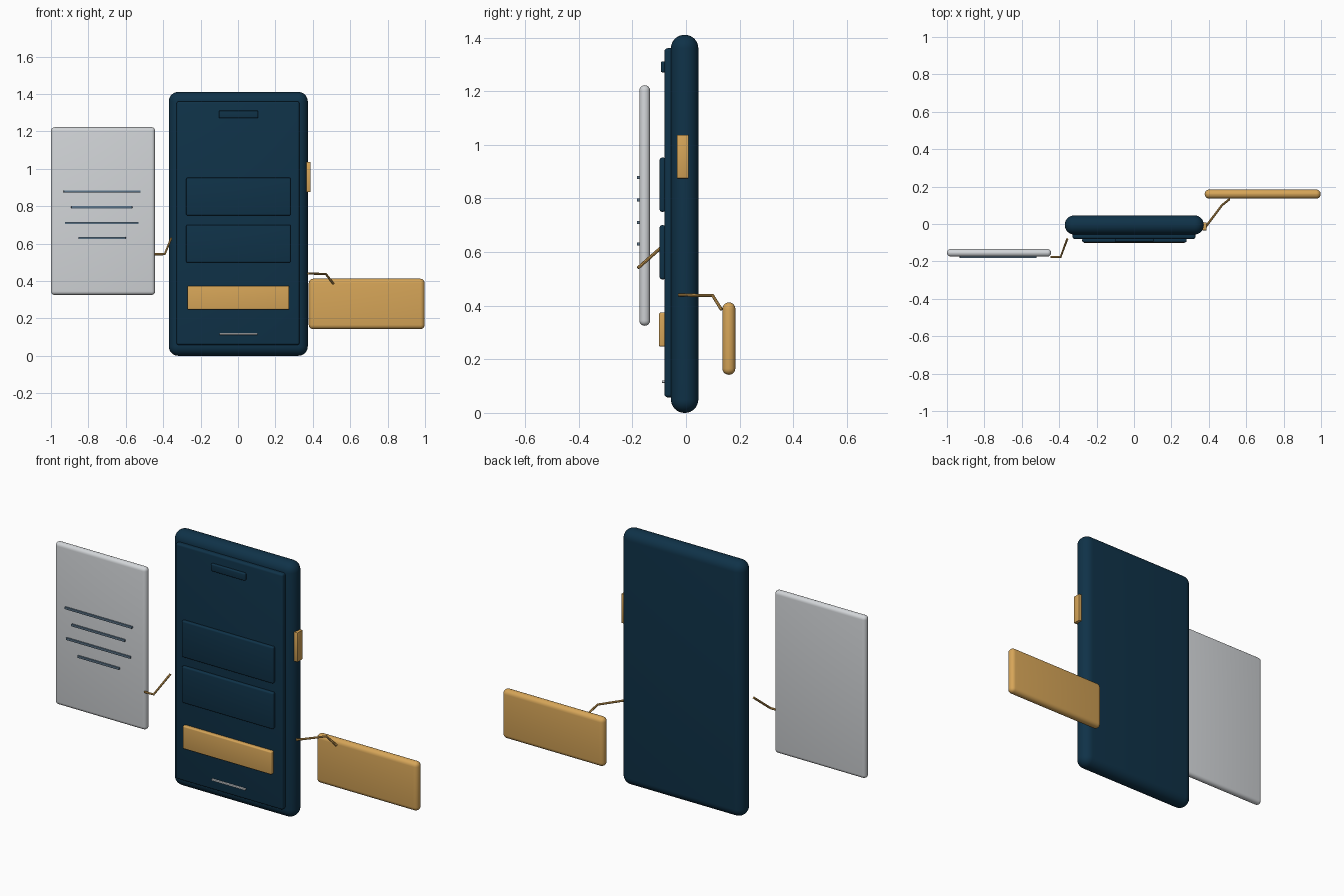
import bpy
import math

if "Cube" in bpy.data.objects:
    bpy.data.objects.remove(bpy.data.objects["Cube"])


def srgb(r, g, b):
    def lin(c):
        c /= 255
        return c / 12.92 if c <= 0.04045 else ((c + 0.055) / 1.055) ** 2.4
    return (lin(r), lin(g), lin(b), 1)


def material(name, rgb):
    m = bpy.data.materials.new(name)
    m.diffuse_color = srgb(*rgb)
    m.use_nodes = True
    m.node_tree.nodes["Principled BSDF"].inputs["Base Color"].default_value = m.diffuse_color
    return m


NAVY = material("navy", (15, 50, 72))
GOLD = material("gold", (214, 165, 88))
PAPER = material("pale grey", (210, 213, 216))
SLATE = material("slate blue", (92, 116, 136))


def smooth(ob):
    bpy.ops.object.select_all(action='DESELECT')
    ob.select_set(True)
    bpy.context.view_layer.objects.active = ob
    bpy.ops.object.shade_smooth_by_angle(angle=math.radians(35))


def slab(name, x, y, z, mat, radius, segments=4):
    """Box between the given (min, max) ranges with rounded edges."""
    bpy.ops.mesh.primitive_cube_add(size=1)
    ob = bpy.context.object
    ob.name = name
    for v in ob.data.vertices:
        v.co = [(a + b) / 2 + c * (b - a) for (a, b), c in zip((x, y, z), v.co)]
    ob.data.materials.append(mat)
    bev = ob.modifiers.new("rounding", 'BEVEL')
    bev.width = radius
    bev.segments = segments
    bpy.ops.object.modifier_apply(modifier=bev.name)
    smooth(ob)
    return ob


def wire(name, points, mat, radius=0.006):
    """Thin capped tube through the points."""
    cu = bpy.data.curves.new(name, 'CURVE')
    cu.dimensions = '3D'
    cu.bevel_depth = radius
    cu.bevel_resolution = 2
    cu.use_fill_caps = True
    sp = cu.splines.new('POLY')
    sp.points.add(len(points) - 1)
    for p, co in zip(sp.points, points):
        p.co = (*co, 1)
    ob = bpy.data.objects.new(name, cu)
    bpy.context.collection.objects.link(ob)
    bpy.ops.object.select_all(action='DESELECT')
    ob.select_set(True)
    bpy.context.view_layer.objects.active = ob
    bpy.ops.object.convert(target='MESH')
    ob = bpy.context.object
    ob.data.materials.clear()
    ob.data.materials.append(mat)
    smooth(ob)


# Handset body and raised screen
slab("phone_body", (-0.37, 0.373), (-0.056, 0.046), (0, 1.41), NAVY, 0.05, 8)
slab("screen", (-0.328, 0.328), (-0.08, -0.045), (0.058, 1.36), NAVY, 0.011)

# Screen details
slab("speaker", (-0.102, 0.107), (-0.094, -0.076), (1.27, 1.311), NAVY, 0.006)
for i, z in enumerate((0.75, 0.498)):
    slab(f"screen_card_{i + 1}", (-0.277, 0.282), (-0.098, -0.076), (z, z + 0.202), NAVY, 0.008)
slab("action_button", (-0.27, 0.274), (-0.101, -0.076), (0.247, 0.374), GOLD, 0.007)
slab("home_bar", (-0.1, 0.105), (-0.09, -0.078), (0.112, 0.121), PAPER, 0.002, 2)

# Side key
slab("side_key", (0.365, 0.388), (-0.034, 0.009), (0.875, 1.037), GOLD, 0.002, 2)

# Floating sheet with text rules
slab("sheet", (-1, -0.443), (-0.174, -0.134), (0.325, 1.222), PAPER, 0.0195, 5)
rules = ((0.878, -0.932, -0.521), (0.794, -0.892, -0.565),
         (0.71, -0.925, -0.532), (0.63, -0.854, -0.6))
for i, (z, x0, x1) in enumerate(rules):
    slab(f"sheet_rule_{i + 1}", (x0, x1), (-0.183, -0.172), (z - 0.006, z + 0.006), SLATE, 0.002, 2)

# Floating tag behind
slab("tag", (0.378, 0.998), (0.136, 0.184), (0.142, 0.412), GOLD, 0.0235, 5)

# Connectors
wire("sheet_connector", [(-0.447, -0.177, 0.543), (-0.392, -0.176, 0.543), (-0.357, -0.08, 0.628)], GOLD)
wire("tag_connector", [(0.375, -0.026, 0.44), (0.47, 0.1, 0.437), (0.51, 0.132, 0.385)], GOLD)
